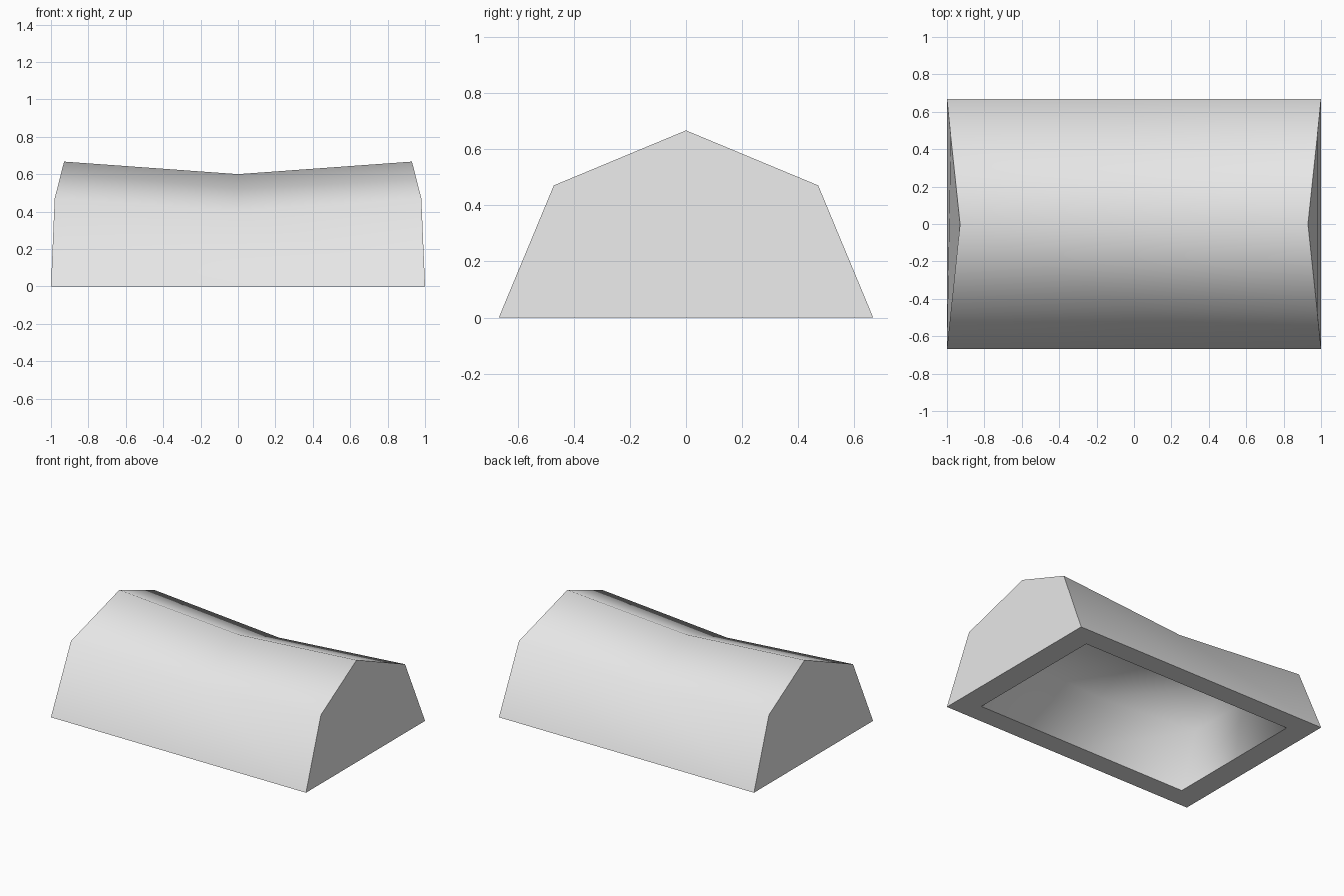
import bpy
import bmesh

if "Cube" in bpy.data.objects:
    bpy.data.objects.remove(bpy.data.objects["Cube"], do_unlink=True)

grey = bpy.data.materials.new("light grey")
grey.use_nodes = True
colour = (0.8, 0.8, 0.8, 1)
grey.diffuse_color = colour
grey.node_tree.nodes["Principled BSDF"].inputs["Base Color"].default_value = colour

# Half profiles as (x, y, z): base, shoulder, ridge
OUTER_END = [(1, 0.667, 0), (0.98, 0.471, 0.471), (0.93, 0, 0.667)]
OUTER_MID = [(0, 0.667, 0), (0, 0.457, 0.403), (0, 0, 0.60)]
INNER_END = [(0.835, 0.521, 0), (0.82, 0.368, 0.365), (0.77, 0, 0.515)]
INNER_MID = [(0, 0.521, 0), (0, 0.35, 0.30), (0, 0, 0.45)]


def section(bm, half, side):
    """Mirror a half profile into a full arch on one side."""
    full = half + [(x, -y, z) for x, y, z in reversed(half[:-1])]
    return [bm.verts.new((x * side, y, z)) for x, y, z in full]


def shell(bm, end, mid):
    """Sagging arch with closed ends and an open bottom."""
    rows = [section(bm, end, -1), section(bm, mid, 1), section(bm, end, 1)]
    for a, b in zip(rows, rows[1:]):
        for i in range(len(a) - 1):
            bm.faces.new((a[i], a[i + 1], b[i + 1], b[i]))
    ends = [bm.faces.new(rows[0]), bm.faces.new(rows[-1])]
    # Bottom loop, in order around the opening
    loop = [r[0] for r in rows] + [r[-1] for r in reversed(rows)]
    return ends, loop


bm = bmesh.new()
outer_ends, outer_loop = shell(bm, OUTER_END, OUTER_MID)
inner_ends, inner_loop = shell(bm, INNER_END, INNER_MID)

# Flat rim between the outer skin and the cavity
rim = []
for i in range(len(outer_loop)):
    j = (i + 1) % len(outer_loop)
    rim.append(bm.faces.new((outer_loop[i], outer_loop[j],
                             inner_loop[j], inner_loop[i])))
bmesh.ops.recalc_face_normals(bm, faces=bm.faces)

# Smooth skin, crisp around the ends and the rim
for f in bm.faces:
    f.smooth = True
for e in bm.edges:
    in_rim = sum(f in rim for f in e.link_faces)
    in_end = any(f in outer_ends for f in e.link_faces)
    e.smooth = not (in_rim == 1 or in_end)

mesh = bpy.data.meshes.new("curved_cover")
bm.to_mesh(mesh)
bm.free()
mesh.materials.append(grey)
cover = bpy.data.objects.new("curved_cover", mesh)
bpy.context.collection.objects.link(cover)
